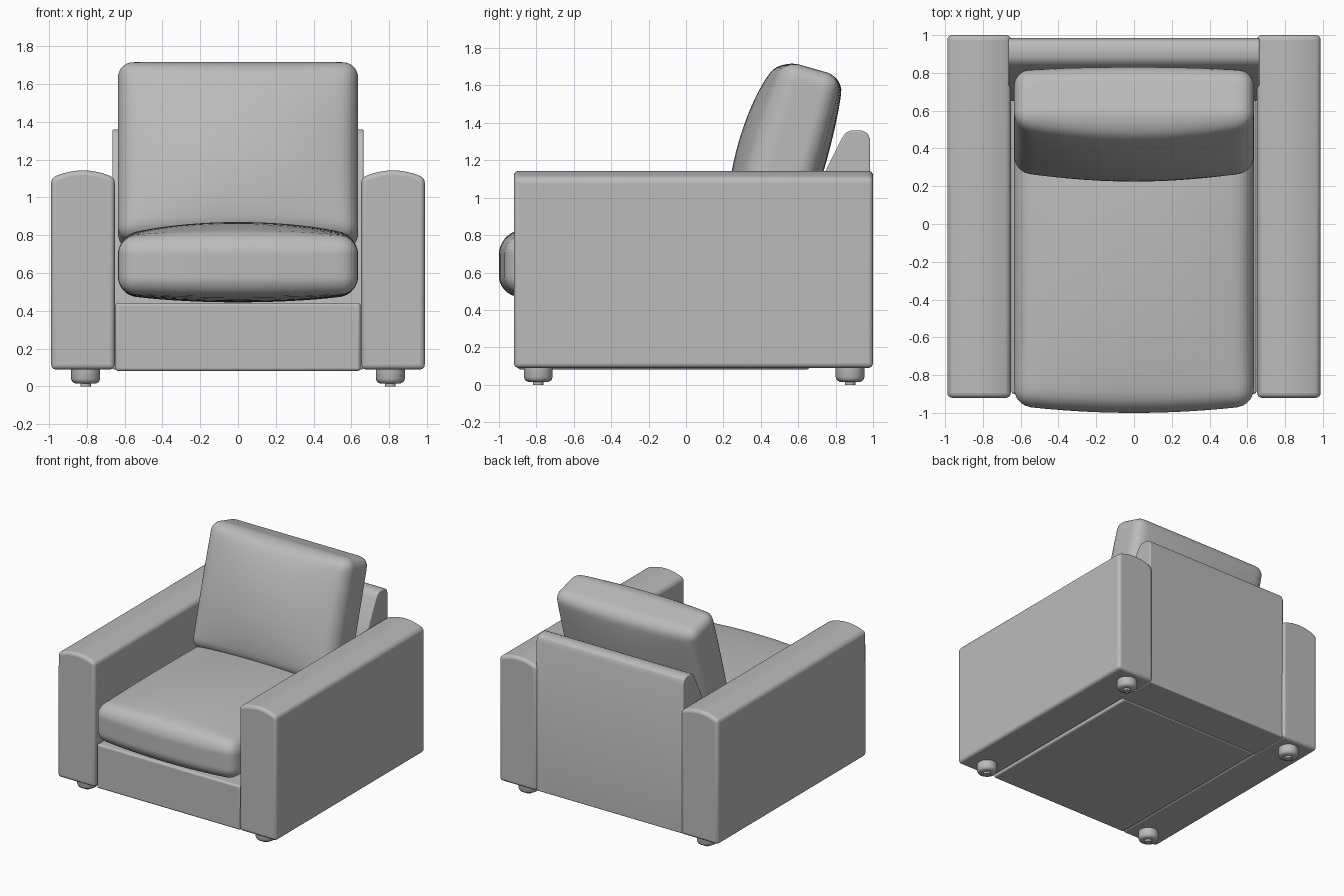
import bpy, bmesh, math
from mathutils import Matrix, Vector

if "Cube" in bpy.data.objects:
    bpy.data.objects.remove(bpy.data.objects["Cube"])

grey = bpy.data.materials.new("grey upholstery")
grey.diffuse_color = (0.5, 0.5, 0.5, 1)
grey.use_nodes = True
grey.node_tree.nodes["Principled BSDF"].inputs["Base Color"].default_value = grey.diffuse_color


def finish(name, bm, bevel=0.0, angle=35):
    bmesh.ops.recalc_face_normals(bm, faces=bm.faces)
    mesh = bpy.data.meshes.new(name)
    bm.to_mesh(mesh)
    bm.free()
    mesh.materials.append(grey)
    ob = bpy.data.objects.new(name, mesh)
    bpy.context.collection.objects.link(ob)
    if bevel:
        mod = ob.modifiers.new("soft edges", "BEVEL")
        mod.width, mod.segments = bevel, 4
        mod.limit_method, mod.angle_limit = "ANGLE", math.radians(30)
    bpy.ops.object.select_all(action="DESELECT")
    ob.select_set(True)
    bpy.context.view_layer.objects.active = ob
    bpy.ops.object.shade_smooth_by_angle(angle=math.radians(angle))
    return ob


def prism(name, points, direction, bevel):
    """Extrude a closed outline along a direction."""
    bm = bmesh.new()
    face = bm.faces.new([bm.verts.new(p) for p in points])
    new = bmesh.ops.extrude_face_region(bm, geom=[face])["geom"]
    bmesh.ops.translate(bm, vec=direction,
                        verts=[v for v in new if isinstance(v, bmesh.types.BMVert)])
    return finish(name, bm, bevel)


def cushion(name, half, r, up, down, front, matrix):
    """Rounded box, thickness along local z, swollen on its large faces."""
    bm = bmesh.new()
    bmesh.ops.create_cube(bm, size=2)
    bmesh.ops.subdivide_edges(bm, edges=bm.edges[:], cuts=29, use_grid_fill=True)
    half = Vector(half)
    for v in bm.verts:
        p = Vector([math.sin(c * math.pi / 2) * h for c, h in zip(v.co, half)])
        core = Vector([max(-h + r, min(h - r, c)) for c, h in zip(p, half)])
        p = core + (p - core).normalized() * r
        u, w, t = (c / h for c, h in zip(p, half))
        swell = max(0, 1 - u * u) ** 0.8 * max(0, 1 - w * w) ** 0.6
        p.z += t * swell * (up if t > 0 else down)
        if w < 0:
            p.y += w * front * (1 - u * u)
        v.co = p
    bmesh.ops.transform(bm, matrix=matrix, verts=bm.verts)
    return finish(name, bm, angle=60)


# Arms with a crowned top
for side, label in ((-1, "left"), (1, "right")):
    inner, outer = 0.652, 0.988
    outline = [(inner, 0.09), (outer, 0.09)]
    for i in range(11):
        s = 1 - i / 5
        outline.append(((inner + outer) / 2 + s * (outer - inner) / 2,
                        1.143 - 0.04 * s * s))
    prism(label + "_arm", [(side * x, -0.92, z) for x, z in outline],
          (0, 1.92, 0), 0.025)

# Base below the seat
prism("base", [(-0.648, -0.9, 0.082), (0.648, -0.9, 0.082),
               (0.648, 0.66, 0.082), (-0.648, 0.66, 0.082)], (0, 0, 0.36), 0.015)

# Back panel, sloping at the front and rounded on top
back = [(0.65, 0.09), (0.985, 0.09), (0.985, 1.31), (0.97, 1.345), (0.94, 1.36),
        (0.88, 1.36), (0.852, 1.345), (0.835, 1.32), (0.74, 1.13), (0.65, 0.9)]
prism("back_panel", [(-0.664, y, z) for y, z in back], (1.328, 0, 0), 0.008)

# Loose cushions
cushion("seat_cushion", (0.635, 0.78, 0.15), 0.09, 0.08, 0.045, 0.04,
        Matrix.Translation((0, -0.18, 0.64)))
# local y runs up the cushion, local z points to the front
cushion("back_cushion", (0.635, 0.49, 0.155), 0.08, 0.12, 0.05, 0.0,
        Matrix.Translation((0, 0.545, 1.22)) @ Matrix.Rotation(math.radians(74), 4, "X"))

# Feet, each lathed with a small glide underneath
profile = [(0, 0), (0.028, 0), (0.028, 0.016), (0.055, 0.016), (0.07, 0.024),
           (0.077, 0.04), (0.077, 0.1), (0, 0.1)]
for x in (-0.806, 0.806):
    for y in (-0.79, 0.877):
        bm = bmesh.new()
        vs = [bm.verts.new((px, 0, pz)) for px, pz in profile]
        es = [bm.edges.new(pair) for pair in zip(vs, vs[1:])]
        bmesh.ops.spin(bm, geom=vs + es, cent=(0, 0, 0), axis=(0, 0, 1),
                       angle=math.tau, steps=28)
        bmesh.ops.remove_doubles(bm, verts=bm.verts, dist=0.0005)
        bmesh.ops.translate(bm, vec=(x, y, 0), verts=bm.verts)
        finish(("front" if y < 0 else "back") + ("_left" if x < 0 else "_right") + "_foot",
               bm, angle=40)
